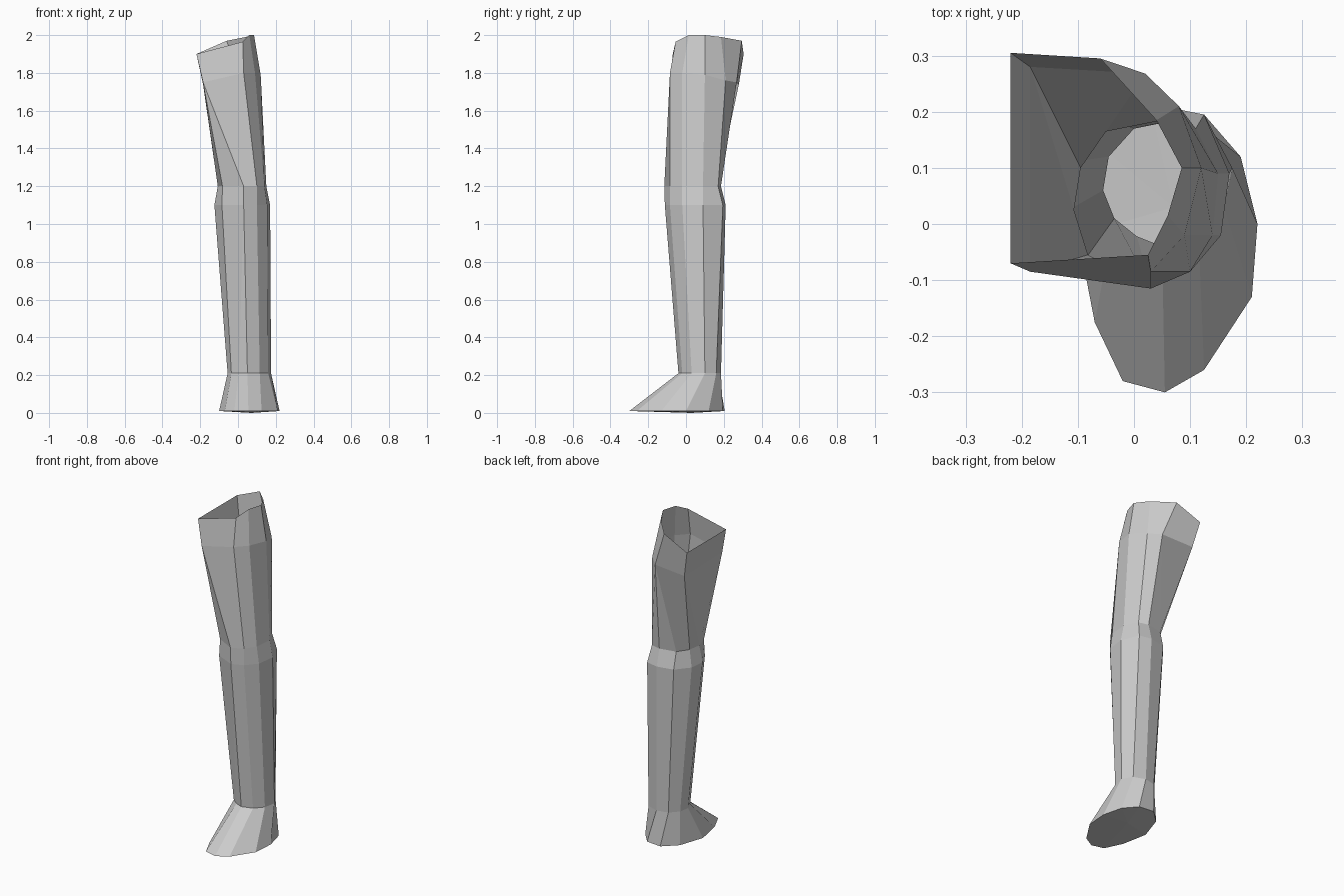
import bpy
import bmesh

if "Cube" in bpy.data.objects:
    bpy.data.objects.remove(bpy.data.objects["Cube"])

# Cross-sections run counter-clockwise from the front, seen from above
def flat(points, z):
    return [(x, y, z) for x, y in points]

def spread(points, order):
    # Repeat points so a coarse ring meets a finer one as triangle fans
    return [points[i] for i in order]

def tube(name, rings, base=None):
    bm = bmesh.new()
    loops = [[bm.verts.new(p) for p in ring] for ring in rings]
    n = len(loops[0])
    for low, up in zip(loops, loops[1:]):
        for i in range(n):
            j = (i + 1) % n
            bm.faces.new((low[i], low[j], up[j], up[i]))
    if base:
        c = bm.verts.new(base)
        for i in range(n):
            bm.faces.new((c, loops[0][(i + 1) % n], loops[0][i]))
    bmesh.ops.remove_doubles(bm, verts=bm.verts, dist=0.0005)
    mesh = bpy.data.meshes.new(name)
    bm.to_mesh(mesh)
    bm.free()
    obj = bpy.data.objects.new(name, mesh)
    bpy.context.collection.objects.link(obj)
    return obj

sole = flat([(0.055, -0.30), (0.125, -0.26), (0.21, -0.13), (0.22, 0), (0.19, 0.12),
             (0.125, 0.195), (0.03, 0.205), (-0.05, 0.13), (-0.10, -0.02),
             (-0.07, -0.175), (-0.02, -0.28)], 0.01)
ankle = flat([(0.05, -0.04), (0.115, -0.02), (0.16, 0.03), (0.175, 0.10), (0.14, 0.16),
              (0.07, 0.185), (0, 0.17), (-0.045, 0.12), (-0.055, 0.06),
              (-0.035, 0.01), (0.005, -0.022)], 0.21)
calf = flat([(0.03, -0.112), (0.10, -0.085), (0.155, -0.02), (0.17, 0.09), (0.125, 0.195),
             (0.05, 0.21), (-0.05, 0.19), (-0.115, 0.11), (-0.125, 0.02),
             (-0.085, -0.06)], 1.10)
knee = flat([(0.03, -0.115), (0.10, -0.085), (0.14, -0.02), (0.15, 0.09), (0.11, 0.17),
             (0.05, 0.185), (-0.05, 0.165), (-0.095, 0.10), (-0.107, 0.025),
             (-0.082, -0.055)], 1.20)
upper = [(-0.185, -0.085, 1.75), (0.03, -0.085, 1.80), (0.09, -0.02, 1.80),
         (0.12, 0.10, 1.79), (0.08, 0.21, 1.76), (0.02, 0.268, 1.75), (-0.185, 0.28, 1.74)]
opening = [(-0.22, -0.07, 1.90), (0.025, -0.055, 1.965), (0.06, 0.015, 2.0),
           (0.085, 0.10, 2.0), (0.04, 0.185, 1.99), (-0.06, 0.295, 1.97), (-0.22, 0.305, 1.90)]

close_front = list(range(10)) + [0]
to_knee = [0, 1, 2, 3, 4, 5, 5, 6, 6, 0]

# Foot with a closed, slightly bulging sole
tube("foot", [sole, ankle], base=(0.07, 0.03, 0))
# Shin and knee band
tube("lower_leg", [ankle, spread(calf, close_front), spread(knee, close_front)])


# Thigh, drawn as two tubes joined at the shared ring
def thigh():
    lower = tube("thigh", [knee, spread(upper, to_knee)])
    bm = bmesh.new()
    bm.from_mesh(lower.data)
    rings = [[bm.verts.new(p) for p in ring] for ring in (upper, opening)]
    for i in range(7):
        j = (i + 1) % 7
        bm.faces.new((rings[0][i], rings[0][j], rings[1][j], rings[1][i]))
    bmesh.ops.remove_doubles(bm, verts=bm.verts, dist=0.0005)
    bm.to_mesh(lower.data)
    bm.free()

thigh()
